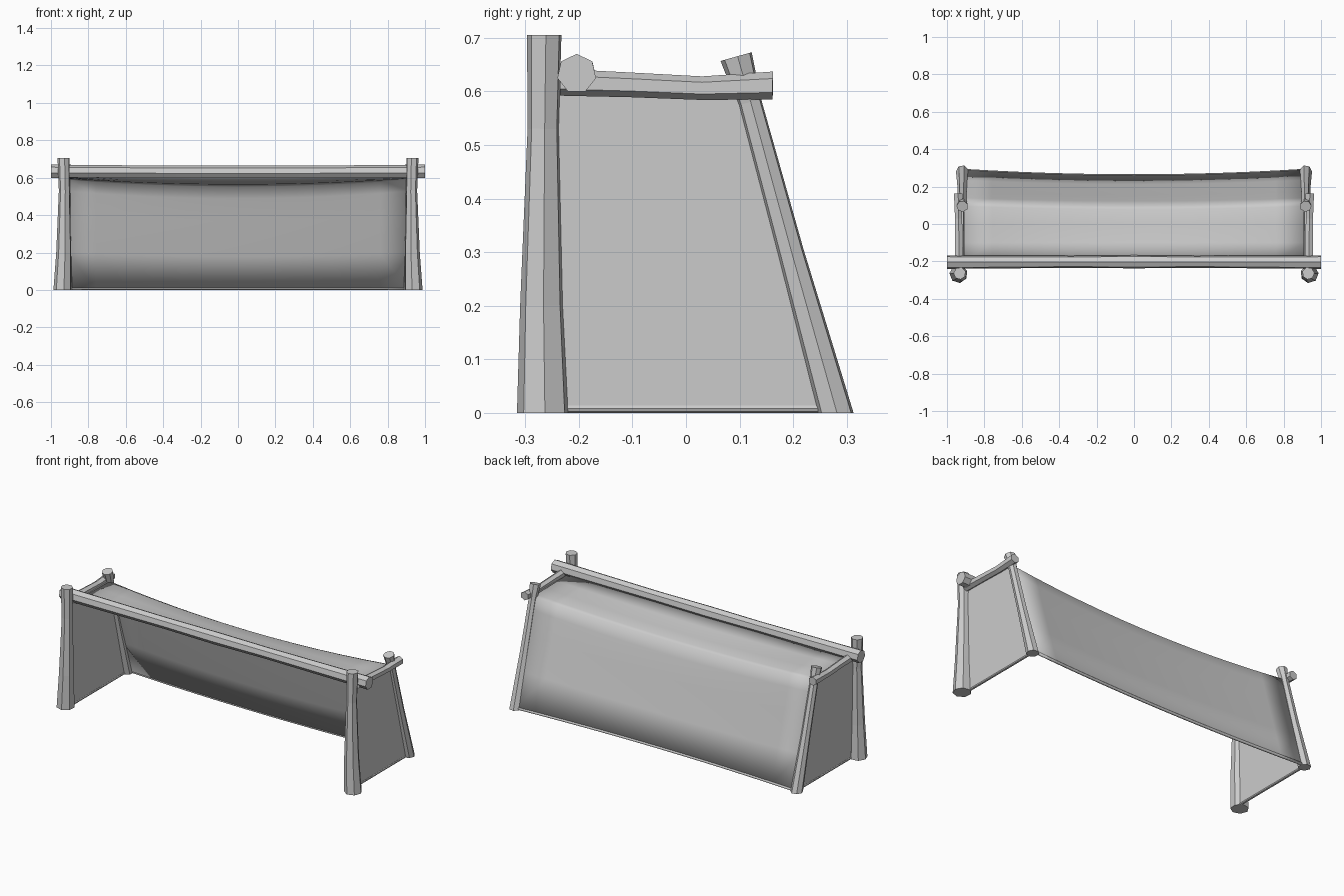
import bpy, bmesh, math
from mathutils import Vector

if "Cube" in bpy.data.objects:
    bpy.data.objects.remove(bpy.data.objects["Cube"])


def finish(name, bm, mirror=False, smooth=False):
    bmesh.ops.recalc_face_normals(bm, faces=bm.faces)
    me = bpy.data.meshes.new(name)
    bm.to_mesh(me)
    bm.free()
    ob = bpy.data.objects.new(name, me)
    bpy.context.collection.objects.link(ob)
    if smooth:
        for p in me.polygons:
            p.use_smooth = True
    if mirror:
        ob.modifiers.new("mirror", 'MIRROR').use_axis[0] = True
    return ob


def pole(name, rings, sides=7, phase=0.0, ground=False, mirror=False, smooth=False):
    """Rough-hewn pole through rings of (x, y, z, radius)."""
    bm = bmesh.new()
    d = (Vector(rings[-1][:3]) - Vector(rings[0][:3])).normalized()
    a = (Vector((0, 0, 1)) if abs(d.z) < 0.7 else Vector((0, 1, 0)))
    a = (a - d * a.dot(d)).normalized()
    b = d.cross(a)
    loops = []
    for i, (x, y, z, r) in enumerate(rings):
        loop = []
        for k in range(sides):
            t = 2 * math.pi * k / sides + phase
            v = Vector((x, y, z)) + (a * math.cos(t) + b * math.sin(t)) * r
            if ground and i == 0:
                v -= d * (v.z / d.z)
            loop.append(bm.verts.new(v))
        loops.append(loop)
    for p, q in zip(loops, loops[1:]):
        for k in range(sides):
            j = (k + 1) % sides
            bm.faces.new((p[k], p[j], q[j], q[k]))
    bm.faces.new(loops[0])
    bm.faces.new(loops[-1])
    return finish(name, bm, mirror, smooth)


# Front and back posts
pole("front_posts", [(.938, -.267, 0, .049), (.931, -.269, .2, .041), (.928, -.266, .53, .030),
                     (.932, -.264, .705, .033)], phase=.3, ground=True, mirror=True)
pole("back_posts", [(.918, .279, 0, .034), (.918, .195, .3, .026), (.918, .119, .58, .023),
                    (.918, .094, .665, .031)], phase=.3, ground=True, mirror=True)

# Long front beam and the two short side rails
pole("front_beam", [(-1, -.204, .633, .037), (-.33, -.202, .631, .033), (0, -.202, .630, .036),
                    (.33, -.202, .631, .033), (1, -.204, .633, .037)])
pole("side_rails", [(.935, -.235, .617, .025), (.936, -.1, .612, .023), (.938, .03, .606, .022),
                    (.940, .162, .611, .026)], sides=6, mirror=True)

# Sagging roof and back cloth: end profile blended to centre profile
END = [(-.2, .605), (-.1, .603), (0, .600), (.095, .598), (.115, .592), (.135, .53), (.17, .4), (.23, .2), (.287, .006)]
MID = [(-.2, .605), (-.1, .585), (0, .569), (.078, .564), (.093, .556), (.118, .49), (.15, .37), (.207, .18), (.258, .006)]
COLS = 12


def cloth_point(i, e, m):
    u = 2 * i / COLS - 1
    w = 1 - u * u
    return Vector((.91 * u, e[0] + (m[0] - e[0]) * w, e[1] + (m[1] - e[1]) * w))


bm = bmesh.new()
grid = [[bm.verts.new(cloth_point(i, e, m)) for i in range(COLS + 1)] for e, m in zip(END, MID)]
for p, q in zip(grid, grid[1:]):
    for i in range(COLS):
        bm.faces.new((p[i], p[i + 1], q[i + 1], q[i]))
cloth = finish("roof_and_back_cloth", bm, smooth=True)
sol = cloth.modifiers.new("thickness", 'SOLIDIFY')
sol.thickness, sol.offset = .01, 0

# Side cloths
bm = bmesh.new()
outline = [(-.25, .006), (.275, .006), (.118, .605), (-.25, .605)]
bm.faces.new([bm.verts.new((.917, y, z)) for y, z in outline])
side = finish("side_cloths", bm, mirror=True)
sol = side.modifiers.new("thickness", 'SOLIDIFY')
sol.thickness, sol.offset = .01, 0

# Rolled hems along the bottom edges
pole("back_hem", [(*cloth_point(i, END[-1], MID[-1])[:2], .008, .008) for i in range(COLS + 1)],
     sides=8, smooth=True)
pole("side_hems", [(.917, -.25, .008, .008), (.917, .275, .008, .008)], sides=8, mirror=True)
